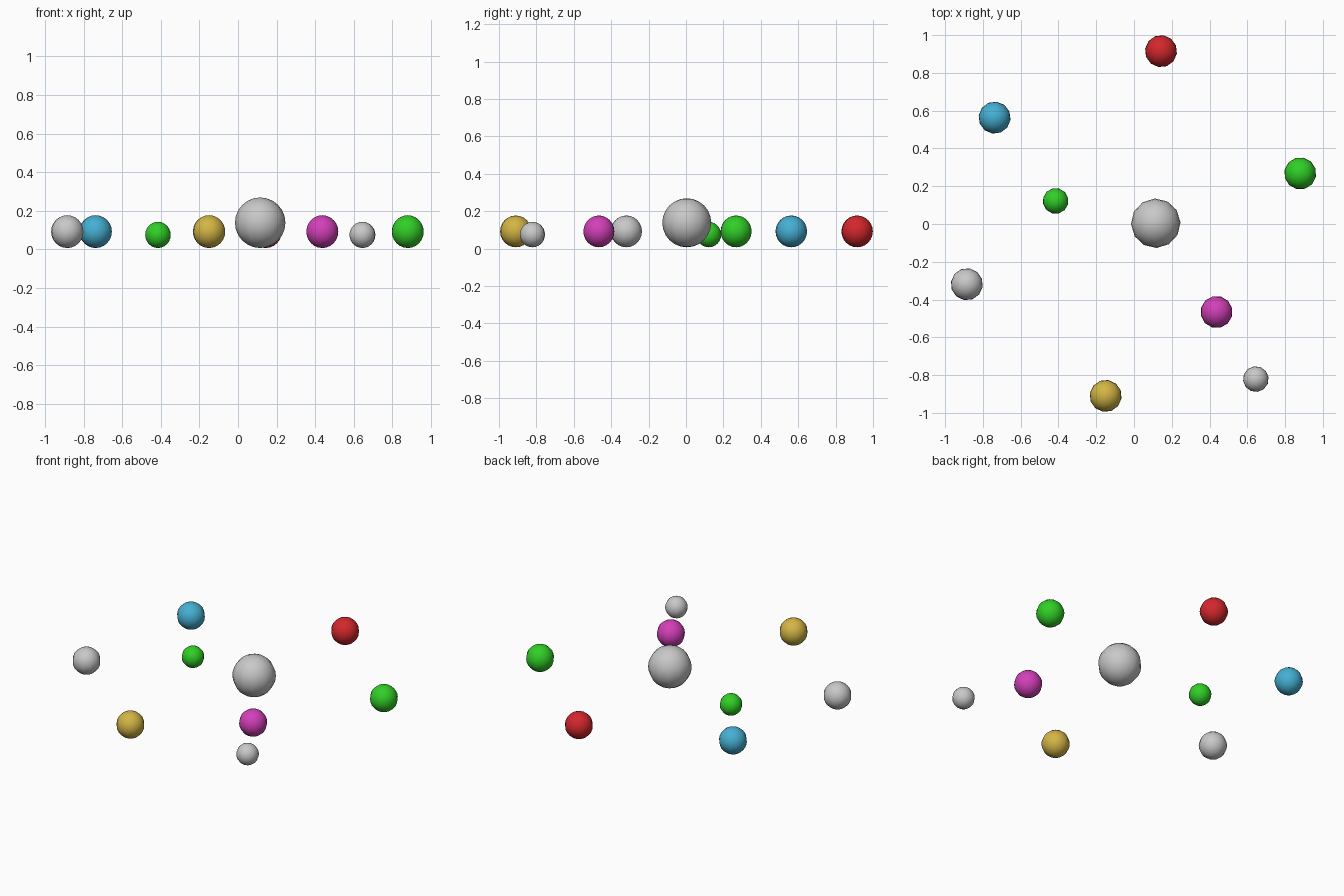
import bpy, math

if "Cube" in bpy.data.objects:
    bpy.data.objects.remove(bpy.data.objects["Cube"])

def material(name, rgb):
    m = bpy.data.materials.new(name)
    m.diffuse_color = (*rgb, 1)
    m.use_nodes = True
    m.node_tree.nodes["Principled BSDF"].inputs["Base Color"].default_value = m.diffuse_color
    return m

grey = material("light grey", (0.58, 0.58, 0.58))
red = material("red", (0.65, 0.02, 0.025))
blue = material("sky blue", (0.06, 0.43, 0.65))
green = material("green", (0.03, 0.62, 0.02))
pink = material("magenta", (0.65, 0.05, 0.48))
gold = material("gold", (0.65, 0.46, 0.06))

# Balls resting on the ground: name, x, y, radius, colour
balls = [
    ("large_grey_ball", 0.115, 0.004, 0.131, grey),
    ("red_ball", 0.143, 0.915, 0.085, red),
    ("blue_ball", -0.738, 0.563, 0.085, blue),
    ("green_ball", 0.88, 0.268, 0.085, green),
    ("grey_ball", -0.885, -0.319, 0.085, grey),
    ("magenta_ball", 0.437, -0.466, 0.085, pink),
    ("gold_ball", -0.15, -0.91, 0.085, gold),
    ("small_green_ball", -0.415, 0.122, 0.068, green),
    ("small_grey_ball", 0.645, -0.821, 0.068, grey),
]
for name, x, y, r, mat in balls:
    bpy.ops.mesh.primitive_uv_sphere_add(segments=12, ring_count=12, radius=r,
                                         location=(x, y, r + 0.007))
    ob = bpy.context.object
    ob.name = name
    ob.rotation_euler.z = math.atan2(y, x)
    ob.data.materials.append(mat)
    bpy.ops.object.shade_smooth_by_angle(angle=math.radians(40))
